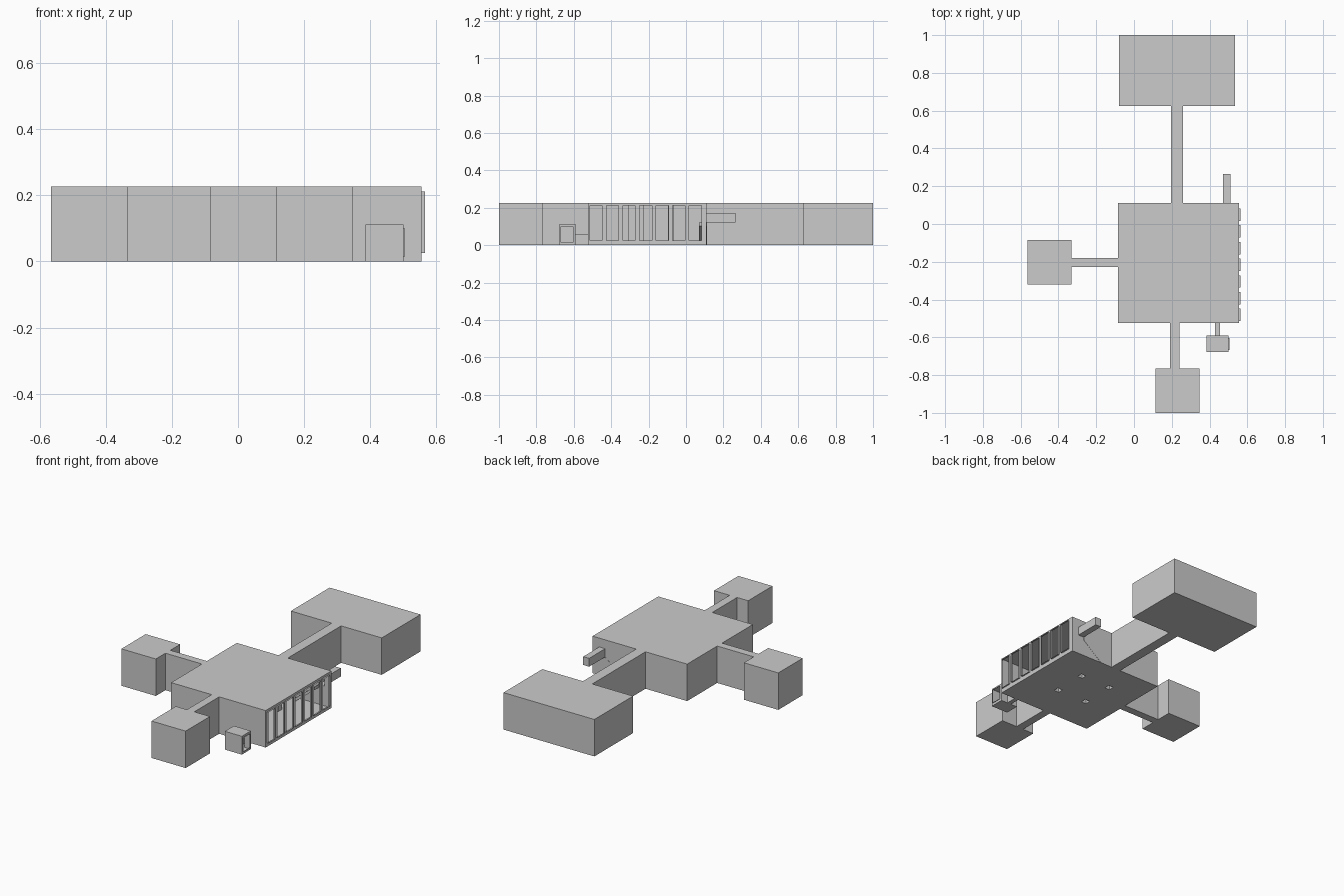
import bpy, bmesh

if "Cube" in bpy.data.objects:
    bpy.data.objects.remove(bpy.data.objects["Cube"])

H = 0.226  # storey height


def prism(name, outline, z0, z1):
    """Closed solid extruded upward from a plan outline."""
    bm = bmesh.new()
    face = bm.faces.new([bm.verts.new((x, y, z0)) for x, y in outline])
    top = bmesh.ops.extrude_face_region(bm, geom=[face])["geom"]
    for v in top:
        if isinstance(v, bmesh.types.BMVert):
            v.co.z = z1
    bmesh.ops.recalc_face_normals(bm, faces=bm.faces)
    mesh = bpy.data.meshes.new(name)
    bm.to_mesh(mesh)
    bm.free()
    ob = bpy.data.objects.new(name, mesh)
    bpy.context.collection.objects.link(ob)
    return ob


def box(name, x0, x1, y0, y1, z0, z1):
    return prism(name, [(x0, y0), (x1, y0), (x1, y1), (x0, y1)], z0, z1)


def combine(target, other, operation):
    """Apply a boolean and discard the second solid."""
    mod = target.modifiers.new("join", "BOOLEAN")
    mod.operation, mod.solver, mod.object = operation, "EXACT", other
    bpy.context.view_layer.update()
    bpy.context.view_layer.objects.active = target
    bpy.ops.object.modifier_apply(modifier=mod.name)
    bpy.data.objects.remove(other)


# Hall, three passages and three rooms as one continuous floor plan
plan = [
    (-0.085, -0.525), (0.19, -0.525), (0.19, -0.765), (0.115, -0.765),
    (0.115, -1.0), (0.346, -1.0), (0.346, -0.765), (0.24, -0.765),
    (0.24, -0.525), (0.555, -0.525), (0.555, 0.11), (0.26, 0.11),
    (0.26, 0.625), (0.535, 0.625), (0.535, 1.0), (-0.08, 1.0),
    (-0.08, 0.625), (0.197, 0.625), (0.197, 0.11), (-0.085, 0.11),
    (-0.085, -0.18), (-0.332, -0.18), (-0.332, -0.085), (-0.565, -0.085),
    (-0.565, -0.32), (-0.332, -0.32), (-0.332, -0.227), (-0.085, -0.227),
]
building = prism("building_shell", plan, 0, H)

# Small annex with its low passage, and the raised duct at the back
annex = box("annex", 0.385, 0.5, -0.677, -0.59, 0, 0.112)
combine(annex, box("annex_window", 0.48, 0.505, -0.667, -0.604, 0.015, 0.1), "UNION")
combine(annex, box("annex_passage", 0.43, 0.456, -0.6, -0.515, 0, 0.06), "UNION")
combine(building, annex, "UNION")
combine(building, box("duct", 0.47, 0.51, 0.09, 0.265, 0.121, 0.172), "UNION")

# Row of seven projecting windows
for i in range(7):
    y = -0.481 + i * 0.0883
    combine(building, box("window", 0.53, 0.565, y - 0.033, y + 0.033, 0.025, 0.212), "UNION")

# Four hollow columns, open at the floor
for x in (0.12, 0.325):
    for y in (-0.29, -0.08):
        combine(building, box("column", x - 0.017, x + 0.017, y - 0.017, y + 0.017,
                              -0.1, H - 0.001), "DIFFERENCE")

# Open the outer faces of all windows
bm = bmesh.new()
bm.from_mesh(building.data)
panes = []
for f in bm.faces:
    c = f.calc_center_median()
    if abs(f.normal.x) > 0.9 and (abs(c.x - 0.565) < 1e-3
                                  or (abs(c.x - 0.505) < 1e-3 and c.y < -0.5)):
        panes.append(f)
bmesh.ops.delete(bm, geom=panes, context="FACES")
bm.to_mesh(building.data)
bm.free()

# Sloping ramp along the back wall from the floor to the duct
ramp = prism("ramp", [(0.315, 0), (0.342, 0), (0.47, 0.102), (0.47, 0.121)], -0.111, -0.07)
for v in ramp.data.vertices:
    x, y, z = v.co
    v.co = (x, -z, y)
